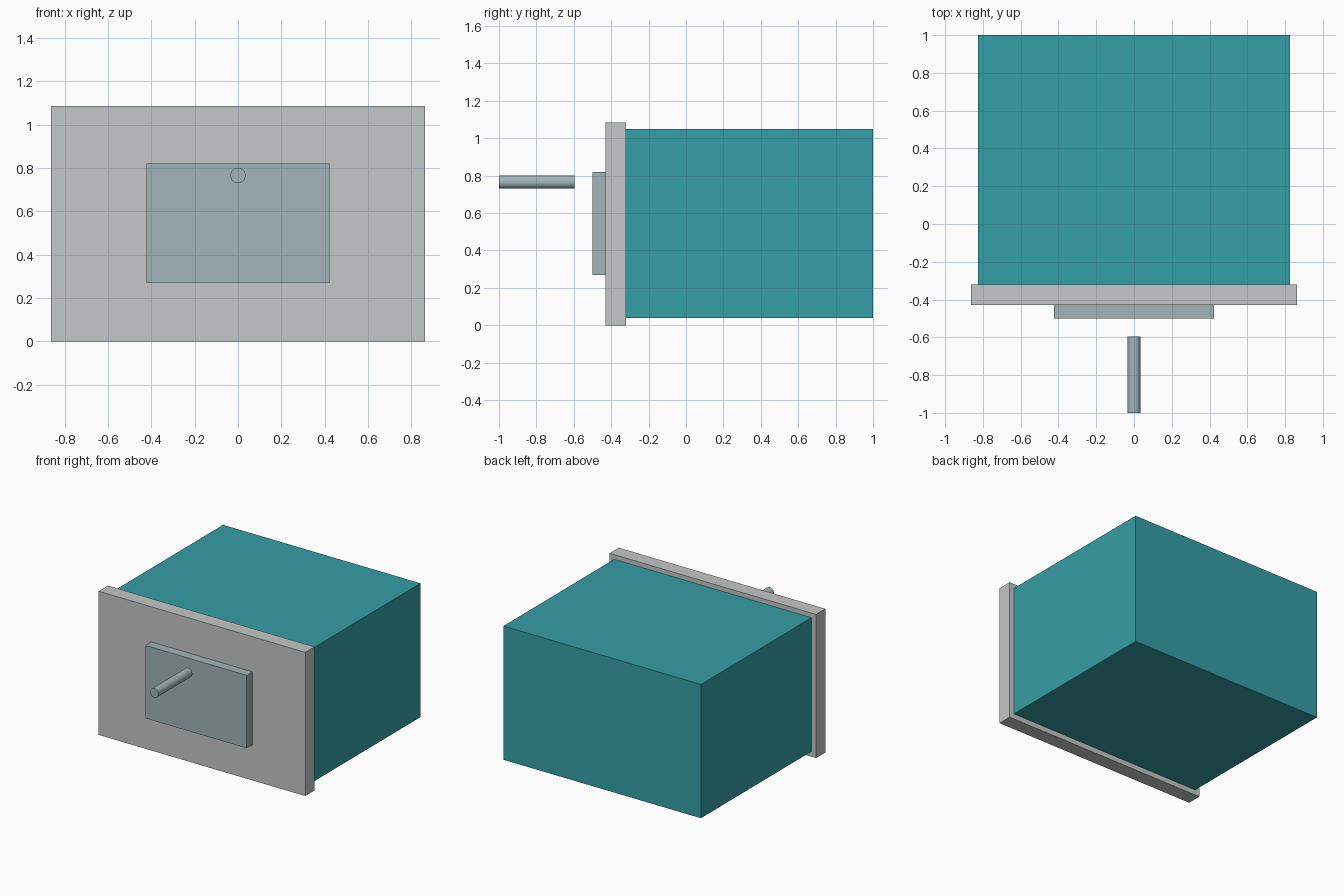
import bpy
import math

if "Cube" in bpy.data.objects:
    bpy.data.objects.remove(bpy.data.objects["Cube"])


def material(name, rgb):
    m = bpy.data.materials.new(name)
    m.diffuse_color = (*rgb, 1.0)
    m.use_nodes = True
    m.node_tree.nodes["Principled BSDF"].inputs["Base Color"].default_value = m.diffuse_color
    return m


teal = material("teal", (0.036, 0.345, 0.385))
grey = material("light grey", (0.56, 0.578, 0.578))
steel = material("blue grey", (0.366, 0.456, 0.485))


def box(name, x, y, z, mat):
    """Box from (min, max) pairs on each axis."""
    bpy.ops.mesh.primitive_cube_add(
        size=1, location=[(a + b) / 2 for a, b in (x, y, z)])
    ob = bpy.context.object
    ob.name = name
    ob.scale = [b - a for a, b in (x, y, z)]
    bpy.ops.object.transform_apply(location=False, rotation=False, scale=True)
    ob.data.materials.append(mat)
    return ob


# Main body, front panel and raised plate
box("body", (-0.825, 0.825), (-0.32, 1.0), (0.04, 1.05), teal)
box("front_panel", (-0.863, 0.863), (-0.43, -0.32), (0.0, 1.085), grey)
box("front_plate", (-0.423, 0.423), (-0.50, -0.43), (0.27, 0.82), steel)

# Round rod floating in front of the plate
bpy.ops.mesh.primitive_cylinder_add(
    vertices=32, radius=0.035, depth=0.405,
    location=(0, -0.7975, 0.765), rotation=(math.pi / 2, 0, 0))
rod = bpy.context.object
rod.name = "rod"
rod.data.materials.append(steel)
bpy.ops.object.shade_smooth_by_angle()
